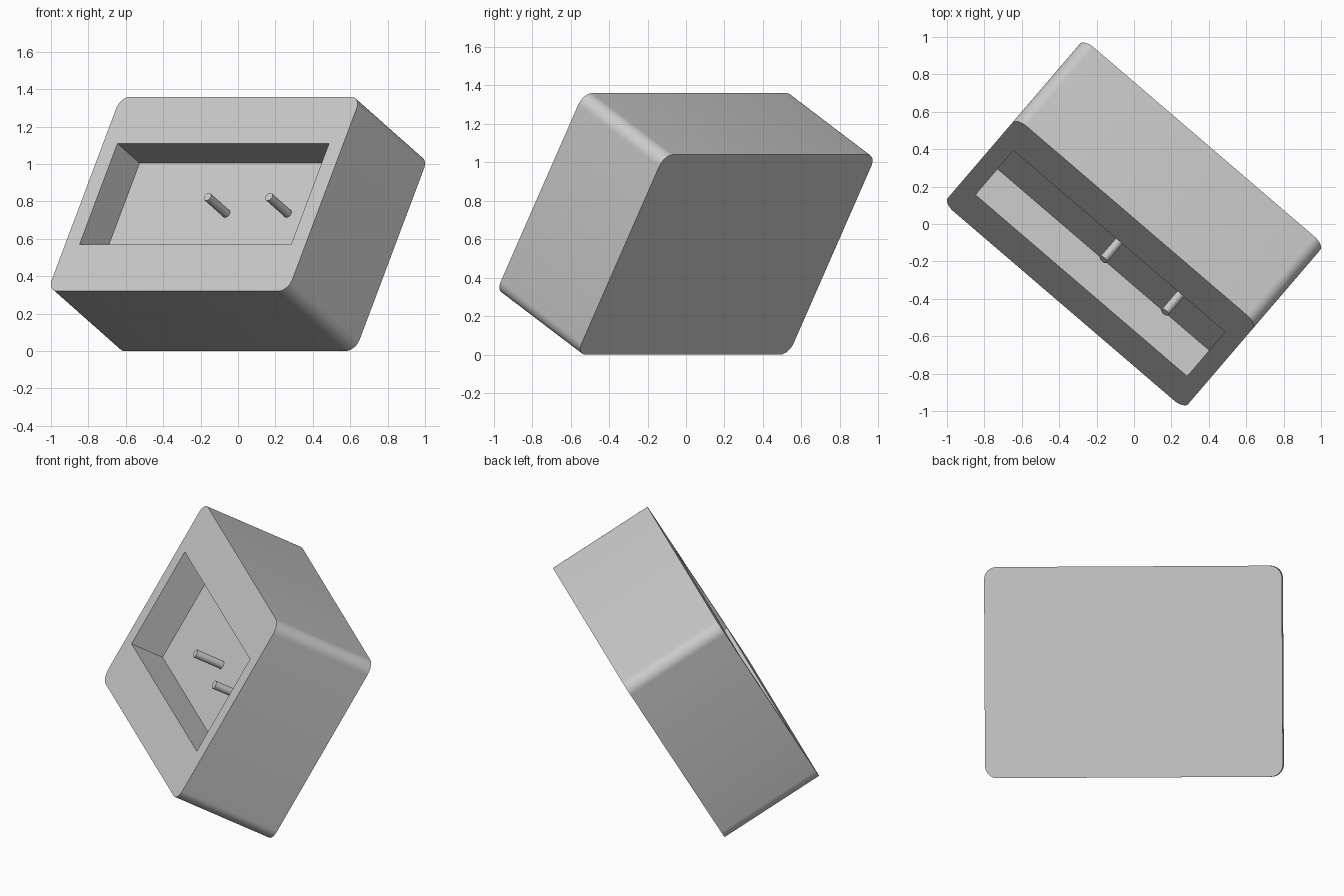
import bpy, bmesh, math
from mathutils import Matrix, Vector

if "Cube" in bpy.data.objects:
    bpy.data.objects.remove(bpy.data.objects["Cube"], do_unlink=True)

# Housing size, and the tilt of the whole piece
W, D, H = 1.693, 0.64, 1.2
CORNER = 0.07
RECESS_W, RECESS_H, RECESS_D = 1.49, 0.624, 0.21
POSE = (Matrix.Translation((0, 0, 0.68))
        @ Matrix.Rotation(math.radians(-40.6), 4, 'Z')
        @ Matrix.Rotation(math.radians(-30), 4, 'X'))

grey = bpy.data.materials.new("plain grey")
grey.use_nodes = True
colour = (0.6, 0.6, 0.6, 1)
grey.diffuse_color = colour
grey.node_tree.nodes["Principled BSDF"].inputs["Base Color"].default_value = colour


def add_object(name, bm):
    mesh = bpy.data.meshes.new(name)
    bm.to_mesh(mesh)
    bm.free()
    obj = bpy.data.objects.new(name, mesh)
    bpy.context.collection.objects.link(obj)
    obj.matrix_world = POSE
    mesh.materials.append(grey)
    return obj


def box(size, centre=(0, 0, 0)):
    bm = bmesh.new()
    bmesh.ops.create_cube(bm, size=1, matrix=Matrix.Translation(centre) @ Matrix.Diagonal((*size, 1)))
    return bm


def smooth(obj):
    bpy.ops.object.select_all(action='DESELECT')
    obj.select_set(True)
    bpy.context.view_layer.objects.active = obj
    bpy.ops.object.shade_smooth_by_angle(angle=math.radians(30))


# Housing: a box with the four front-to-back edges rounded
bm = box((W, D, H))
long_edges = [e for e in bm.edges if abs((e.verts[0].co - e.verts[1].co).y) > D / 2]
bmesh.ops.bevel(bm, geom=long_edges, offset=CORNER, segments=8, profile=0.5, affect='EDGES')
housing = add_object("housing", bm)

# Recess cut into the front face
cutter = add_object("recess_cutter", box((RECESS_W, RECESS_D * 2, RECESS_H), (0, -D / 2, 0)))
cutter.hide_render = True
cut = housing.modifiers.new("recess", 'BOOLEAN')
cut.operation, cut.solver, cut.object = 'DIFFERENCE', 'EXACT', cutter
bpy.context.view_layer.objects.active = housing
bpy.ops.object.modifier_apply(modifier=cut.name)
bpy.data.objects.remove(cutter, do_unlink=True)
smooth(housing)

# Two pins standing on the recess floor
PIN_R, PIN_L = 0.024, 0.18
floor_y = RECESS_D - D / 2
for name, x in (("centre_pin", 0), ("side_pin", 0.433)):
    bm = bmesh.new()
    place = Matrix.Translation((x, floor_y - PIN_L / 2, 0)) @ Matrix.Rotation(math.pi / 2, 4, 'X')
    bmesh.ops.create_cone(bm, cap_ends=True, segments=32, radius1=PIN_R, radius2=PIN_R,
                          depth=PIN_L, matrix=place)
    smooth(add_object(name, bm))
